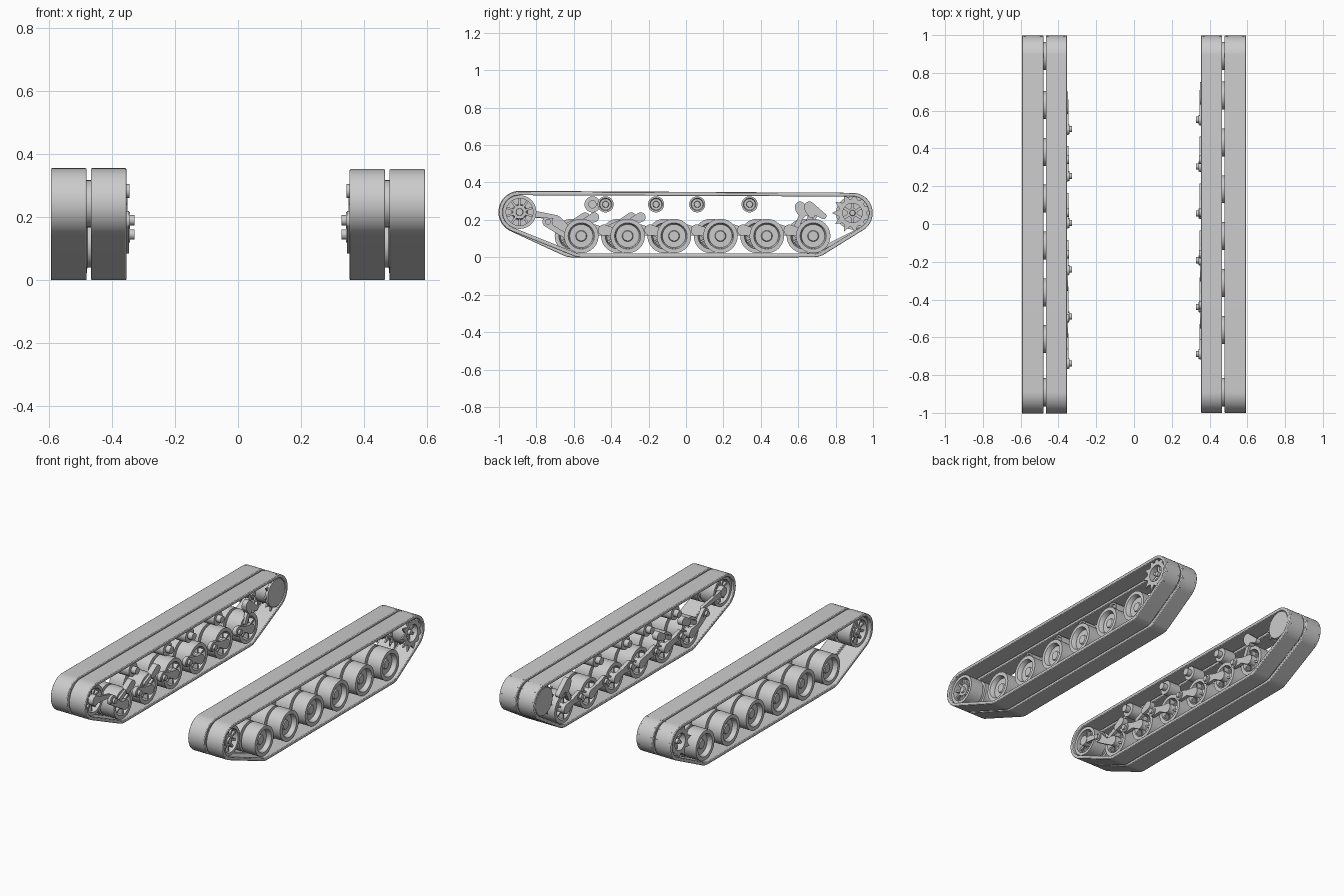
import bpy, bmesh
from math import sin, cos, pi, tau, radians
from mathutils import Matrix, Vector

cube = bpy.data.objects.get("Cube")
if cube:
    bpy.data.objects.remove(cube)

grey = bpy.data.materials.new("plain_grey")
grey.use_nodes = True
grey.diffuse_color = (0.6, 0.6, 0.6, 1)
grey.node_tree.nodes["Principled BSDF"].inputs["Base Color"].default_value = (0.6, 0.6, 0.6, 1)


def finish(name, bm, bevel=0):
    bmesh.ops.remove_doubles(bm, verts=bm.verts, dist=1e-5)
    bmesh.ops.recalc_face_normals(bm, faces=bm.faces)
    mesh = bpy.data.meshes.new(name)
    bm.to_mesh(mesh)
    bm.free()
    mesh.materials.append(grey)
    obj = bpy.data.objects.new(name, mesh)
    bpy.context.collection.objects.link(obj)
    if bevel:
        mod = obj.modifiers.new("edge", 'BEVEL')
        mod.width, mod.segments, mod.limit_method = bevel, 2, 'ANGLE'
        mod.angle_limit = radians(60)
    bpy.ops.object.select_all(action='DESELECT')
    obj.select_set(True)
    bpy.context.view_layer.objects.active = obj
    bpy.ops.object.shade_smooth_by_angle(angle=radians(35))
    return obj


def hull(circles, grow=0.0, n=96):
    """Outline (y, z) stretched around circles given as (y, z, r)."""
    pts = []
    for i in range(n):
        u = (cos(tau * i / n), sin(tau * i / n))
        y, z, r = max(circles, key=lambda c: c[0] * u[0] + c[1] * u[1] + c[2])
        pts.append((y + (r + grow) * u[0], z + (r + grow) * u[1]))
    return pts


def gear(y, z, root, tip, teeth):
    pts = []
    for i in range(teeth * 4):
        a = tau * (i + 0.5) / (teeth * 4)
        r = tip if i % 4 in (1, 2) else root
        a += {1: 0.07, 2: -0.07}.get(i % 4, 0)
        pts.append((y + r * cos(a), z + r * sin(a)))
    return pts


def prism(name, side, outline, x0, x1, hole=None, bevel=0):
    """Extrude a (y, z) outline along x, with an optional matching hole."""
    bm = bmesh.new()
    n = len(outline)

    def ring(x, pts):
        return [bm.verts.new((side * x, y, z)) for y, z in pts]

    def bridge(a, b):
        for i in range(n):
            j = (i + 1) % n
            bm.faces.new((a[i], a[j], b[j], b[i]))
    a, b = ring(x0, outline), ring(x1, outline)
    bridge(a, b)
    if hole:
        c, d = ring(x0, hole), ring(x1, hole)
        bridge(c, d)
        bridge(a, c)
        bridge(b, d)
    else:
        bm.faces.new(a)
        bm.faces.new(b)
    return finish(name, bm, bevel)


def lathe(name, side, y, z, profile, steps=40, closed=False):
    """Spin an (x, r) profile about an axle parallel to x."""
    bm = bmesh.new()
    vs = [bm.verts.new((side * x, 0, r)) for x, r in profile]
    pairs = list(zip(vs, vs[1:])) + ([(vs[-1], vs[0])] if closed else [])
    es = [bm.edges.new(p) for p in pairs]
    bmesh.ops.spin(bm, geom=vs + es, cent=(0, 0, 0), axis=(1, 0, 0), angle=tau, steps=steps)
    bmesh.ops.translate(bm, verts=bm.verts, vec=(0, y, z))
    return finish(name, bm)


def spokes(name, side, y, z, x0, x1, r0, r1, width, count):
    bm = bmesh.new()
    for i in range(count):
        m = (Matrix.Translation((side * (x0 + x1) / 2, y, z))
             @ Matrix.Rotation(tau * i / count, 4, 'X')
             @ Matrix.Translation((0, 0, (r0 + r1) / 2))
             @ Matrix.Diagonal((x1 - x0, width, r1 - r0, 1)))
        bmesh.ops.create_cube(bm, size=1, matrix=m)
    return finish(name, bm)


WHEEL = [(.352, 0), (.352, .028), (.385, .034), (.405, .062), (.368, .07), (.368, .092),
         (.464, .092), (.466, .074), (.478, .074), (.48, .092), (.574, .092), (.574, .07),
         (.568, .066), (.545, .062), (.545, .03), (.552, .026), (.552, 0)]
ROLLER = [(.345, 0), (.345, .022), (.375, .022), (.375, .043), (.455, .043), (.455, .034),
          (.445, .03), (.445, .018), (.46, .016), (.46, 0)]
IDLER_Y, IDLER_Z, DRIVE_Y, DRIVE_Z = -.89, .242, .89, .237

for side, label, shift in ((1, "left", 0), (-1, "right", -.05)):
    def nm(part):
        return label + "_" + part
    wheels = [-.56 + .248 * i + shift for i in range(6)]
    wz = .114

    # Track bands wrapped around the end wheels and the ground wheels
    path = [(IDLER_Y, IDLER_Z, .11 if side > 0 else .113), (DRIVE_Y, DRIVE_Z, .108),
            (wheels[0], wz, .114), (wheels[-1], wz, .114)]
    for part, x0, x1 in (("inner_track", .354, .467), ("outer_track", .48, .594)):
        prism(nm(part), side, hull(path), x0, x1, hull(path, -.02), bevel=.004)

    # Road wheels with trailing swing arms
    for y in wheels:
        lathe(nm("road_wheel"), side, y, wz, WHEEL)
        spokes(nm("wheel_ribs"), side, y, wz, .37, .405, .025, .066, .01, 6)
        first = y == wheels[0]
        py, pz = y - .128, (.19 if first else .145)
        prism(nm("swing_arm"), side, hull([(py, pz, .03), (y - .06, .135, .018)], n=24), .346, .368)
        prism(nm("swing_arm_end"), side, hull([(y - .06, .135, .018), (y, wz, .03)], n=24), .346, .364)
        lathe(nm("arm_pivot"), side, py, pz,
              [(.328, 0), (.328, .016), (.342, .016), (.342, .026), (.372, .026), (.372, 0)], 20)

    # Shock absorbers on the first two and the last arms
    for y, dy, dz in ((wheels[0], .07, .1), (wheels[1], .07, .1), (wheels[5], -.02, .145)):
        prism(nm("shock_body"), side,
              hull([(y + dy, wz + dz, .026), (y + dy * .4, wz + dz * .8, .02)], n=24), .35, .385)
        prism(nm("shock_rod"), side,
              hull([(y + dy * .4, wz + dz * .8, .014), (y - .04, wz + .05, .014)], n=16), .355, .375)
    prism(nm("rear_shock_mount"), side,
          hull([(wheels[5] - .02, .27, .028), (wheels[5] + .055, .22, .016)], n=24), .35, .38)

    # Return rollers under the top run
    for y in (-.43 if side > 0 else -.5, -.16, .06, .34):
        lathe(nm("return_roller"), side, y, .283, ROLLER, 28)

    # Front idler: two rims, a web, hub and radial spokes
    for x0, x1 in ((.37, .462), (.484, .574)):
        lathe(nm("idler_rim"), side, IDLER_Y, IDLER_Z,
              [(x0, .09), (x1, .09), (x1, .072), (x0, .072)], 40, True)
    lathe(nm("idler_hub"), side, IDLER_Y, IDLER_Z,
          [(.36, 0), (.36, .03), (.44, .036), (.44, .075), (.51, .075), (.51, .042),
           (.56, .036), (.56, .02), (.57, .018), (.57, 0)], 32)
    for x0, x1 in ((.39, .44), (.51, .558)):
        spokes(nm("idler_spokes"), side, IDLER_Y, IDLER_Z, x0, x1, .03, .076, .012, 10)
    prism(nm("idler_tension_rod"), side,
          hull([(IDLER_Y, IDLER_Z, .022), (wheels[0] - .13, .215, .01)], n=20), .362, .38)

    # Rear drive sprocket: toothed rings, hub, spokes and inner cover
    teeth = gear(DRIVE_Y, DRIVE_Z, .076, .1095, 11)
    bore = [(DRIVE_Y + .052 * cos(tau * (i + .5) / 44), DRIVE_Z + .052 * sin(tau * (i + .5) / 44))
            for i in range(44)]
    for x in (.364, .452, .488, .574):
        prism(nm("sprocket_ring"), side, teeth, x, x + .009, bore)
    lathe(nm("sprocket_drum"), side, DRIVE_Y, DRIVE_Z,
          [(.37, .074), (.578, .074), (.578, .052), (.37, .052)], 40, True)
    lathe(nm("sprocket_hub"), side, DRIVE_Y, DRIVE_Z,
          [(.37, 0), (.37, .026), (.56, .026), (.56, .016), (.575, .014), (.575, 0)], 24)
    spokes(nm("sprocket_spokes"), side, DRIVE_Y, DRIVE_Z, .535, .56, .02, .056, .016, 6)
    lathe(nm("sprocket_cover"), side, DRIVE_Y, DRIVE_Z,
          [(.358, 0), (.358, .084), (.364, .088), (.374, .088), (.374, 0)], 40)
